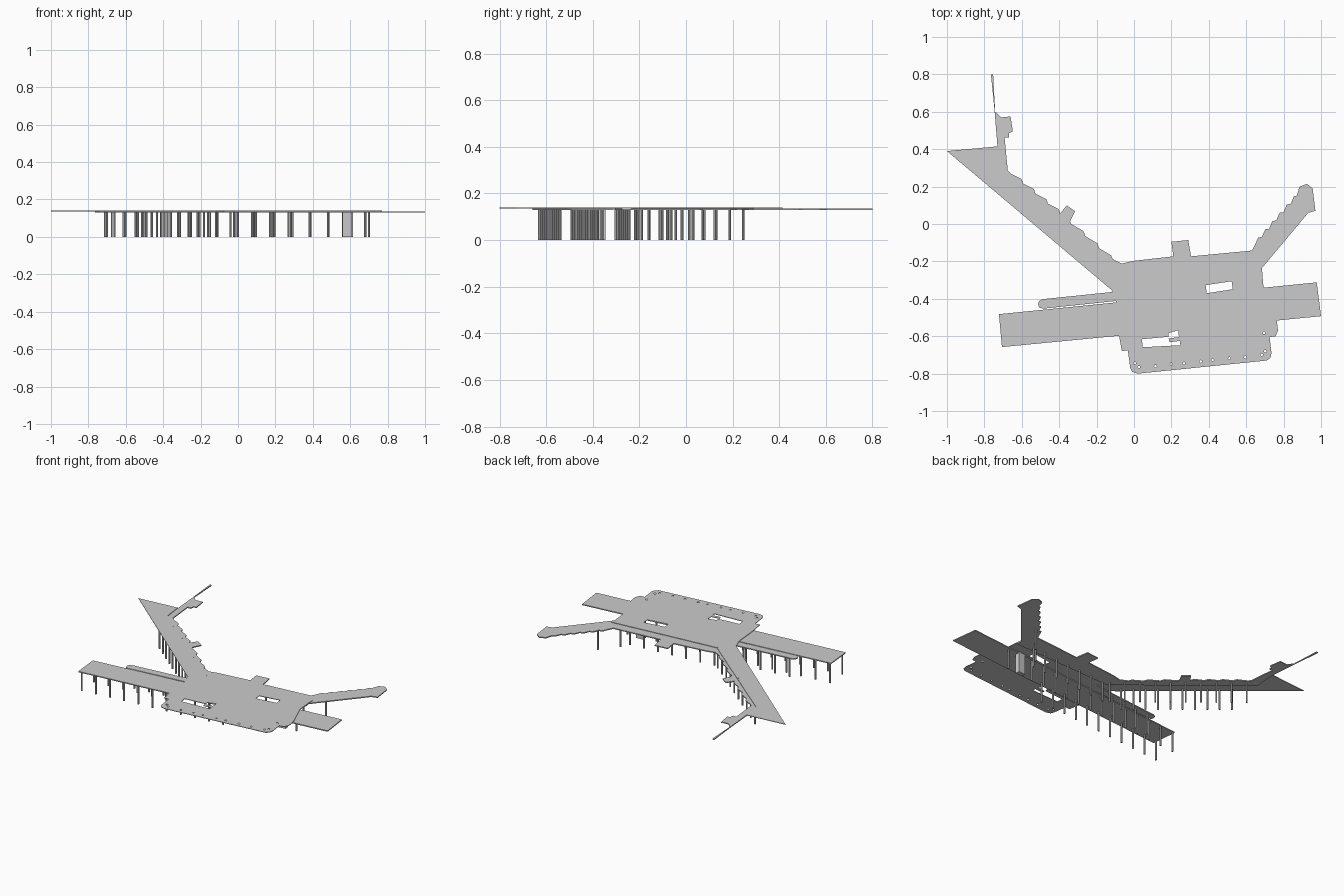
import bpy, bmesh, math
from mathutils import Vector

SLAB = (0.13, 0.1365)      # lower, thick decks
SHEET = (0.1365, 0.14)     # thin upper deck


def plate(name, outline, zr, holes=()):
    """Flat plate cut from an outline with optional holes."""
    cu = bpy.data.curves.new(name + "_profile", 'CURVE')
    cu.dimensions = '2D'
    cu.fill_mode = 'BOTH'
    cu.extrude = (zr[1] - zr[0]) / 2
    for pts in [outline, *holes]:
        sp = cu.splines.new('POLY')
        sp.points.add(len(pts) - 1)
        for p, co in zip(sp.points, pts):
            p.co = (co[0], co[1], 0, 1)
        sp.use_cyclic_u = True
    tmp = bpy.data.objects.new(name + "_tmp", cu)
    bpy.context.collection.objects.link(tmp)
    dg = bpy.context.evaluated_depsgraph_get()
    me = bpy.data.meshes.new_from_object(tmp.evaluated_get(dg))
    bpy.data.objects.remove(tmp)
    bm = bmesh.new()
    bm.from_mesh(me)
    bmesh.ops.remove_doubles(bm, verts=bm.verts, dist=1e-5)
    bmesh.ops.recalc_face_normals(bm, faces=bm.faces)
    bmesh.ops.translate(bm, verts=bm.verts, vec=(0, 0, sum(zr) / 2))
    bm.to_mesh(me)
    bm.free()
    for poly in me.polygons:
        poly.use_smooth = False
    me.name = name
    ob = bpy.data.objects.new(name, me)
    bpy.context.collection.objects.link(ob)
    return ob


def ring(x, y, r=0.007, n=8):
    return [(x + r * math.cos(i * math.tau / n), y + r * math.sin(i * math.tau / n))
            for i in range(n)]


def teeth(a, b, n, depth):
    """Stepped edge from a to b, each step jutting out to the left."""
    a, b = Vector(a), Vector(b)
    d = (b - a) / n
    out = Vector((-d.y, d.x)).normalized() * depth
    pts = []
    for i in range(n):
        p = a + d * i
        pts += [p, p + d * 0.75 + out, p + d * 0.95 + out * 0.3]
    return [tuple(p) for p in pts]


def row(a, b, n):
    a, b = Vector(a), Vector(b)
    return [tuple(a.lerp(b, i / (n - 1))) for i in range(n)]


def columns(name, spots, top=0.131, r=0.006):
    bm = bmesh.new()
    for x, y in spots:
        res = bmesh.ops.create_cone(bm, cap_ends=True, segments=8, radius1=r,
                                    radius2=r, depth=top)
        bmesh.ops.translate(bm, verts=res['verts'], vec=(x, y, top / 2))
    me = bpy.data.meshes.new(name)
    bm.to_mesh(me)
    bm.free()
    ob = bpy.data.objects.new(name, me)
    bpy.context.collection.objects.link(ob)


# Long straight slab crossing the whole model
plate("cross_slab", [(-0.722, -0.482), (0.977, -0.312), (1.0, -0.493), (-0.706, -0.658)], SLAB)

# Narrow side platform with a rounded end, split from the cross slab by a slot
plate("side_platform", [(-0.10, -0.412), (-0.49, -0.453), (-0.508, -0.445), (-0.513, -0.43),
                        (-0.508, -0.412), (-0.49, -0.402), (-0.14, -0.366), (0.0, -0.35),
                        (0.0, -0.405)], SLAB)

# Bent concourse: north bar, diagonal arm, back strip and right arm
concourse = [(-0.765, 0.80), (-0.753, 0.80), (-0.748, 0.70), (-0.742, 0.60), (-0.71, 0.57),
             (-0.66, 0.575), (-0.648, 0.495), (-0.668, 0.485), (-0.668, 0.463), (-0.692, 0.463),
             (-0.675, 0.287)]
concourse += teeth((-0.66, 0.27), (-0.395, 0.055), 4, 0.014)
concourse += [(-0.395, 0.055), (-0.36, 0.10), (-0.315, 0.068), (-0.342, 0.015)]
concourse += teeth((-0.335, 0.0), (-0.113, -0.194), 3, 0.014)
concourse += [(-0.065, -0.212), (-0.01, -0.198), (0.21, -0.173), (0.20, -0.095), (0.29, -0.086),
              (0.305, -0.173), (0.63, -0.142)]
concourse += teeth((0.645, -0.115), (0.875, 0.15), 6, 0.014)
concourse += [(0.885, 0.20), (0.925, 0.215), (0.955, 0.19), (0.97, 0.07), (0.932, 0.06),
              (0.683, -0.237), (0.688, -0.275), (-0.04, -0.305), (-0.16, -0.21),
              (-0.74, 0.27), (-0.73, 0.415), (-0.745, 0.60)]
plate("concourse", concourse, SLAB)

# Thin upper deck: front plaza, centre and the triangular wing
deck = [(-1.0, 0.39), (-0.73, 0.415), (-0.715, 0.29), (-0.04, -0.265), (0.30, -0.235),
        (0.683, -0.20), (0.683, -0.237), (0.693, -0.343), (0.763, -0.515), (0.77, -0.57),
        (0.757, -0.60), (0.725, -0.605), (0.735, -0.69), (0.73, -0.715), (0.71, -0.73),
        (0.02, -0.80), (-0.01, -0.79), (-0.02, -0.77), (-0.033, -0.675), (-0.065, -0.68),
        (-0.08, -0.595), (-0.095, -0.42), (-0.12, -0.352), (-0.14, -0.336)]
big_holes = [
    [(0.383, -0.327), (0.522, -0.306), (0.528, -0.349), (0.389, -0.37)],
    [(0.042, -0.616), (0.185, -0.603), (0.185, -0.583), (0.237, -0.568), (0.24, -0.605),
     (0.185, -0.612), (0.19, -0.632), (0.245, -0.625), (0.248, -0.648), (0.047, -0.659)]]
drain_holes = [ring(x, y) for x, y in [
    (0.004, -0.745), (0.026, -0.765), (0.115, -0.76), (0.20, -0.75), (0.267, -0.745),
    (0.357, -0.735), (0.42, -0.727), (0.51, -0.718), (0.595, -0.712), (0.683, -0.70),
    (0.702, -0.68), (0.695, -0.582)]]
plate("upper_deck", deck, SHEET, big_holes + drain_holes)

# Support columns
columns("cross_slab_columns",
        row((-0.70, -0.63), (0.27, -0.54), 11) + row((-0.71, -0.49), (0.68, -0.36), 15))
columns("diagonal_arm_columns", row((-0.675, 0.245), (-0.04, -0.275), 10), 0.1402, 0.005)
columns("wing_columns", row((-0.66, 0.125), (-0.15, -0.30), 10), 0.137)
columns("back_columns", row((0.0, -0.295), (0.58, -0.245), 7))
columns("right_arm_columns", row((0.61, -0.19), (0.70, -0.08), 2))
columns("platform_columns", row((-0.46, -0.425), (-0.16, -0.395), 4))

# Core block below the centre
plate("core_block", [(0.56, -0.38), (0.61, -0.375), (0.607, -0.345), (0.557, -0.35)], (0, 0.137))
